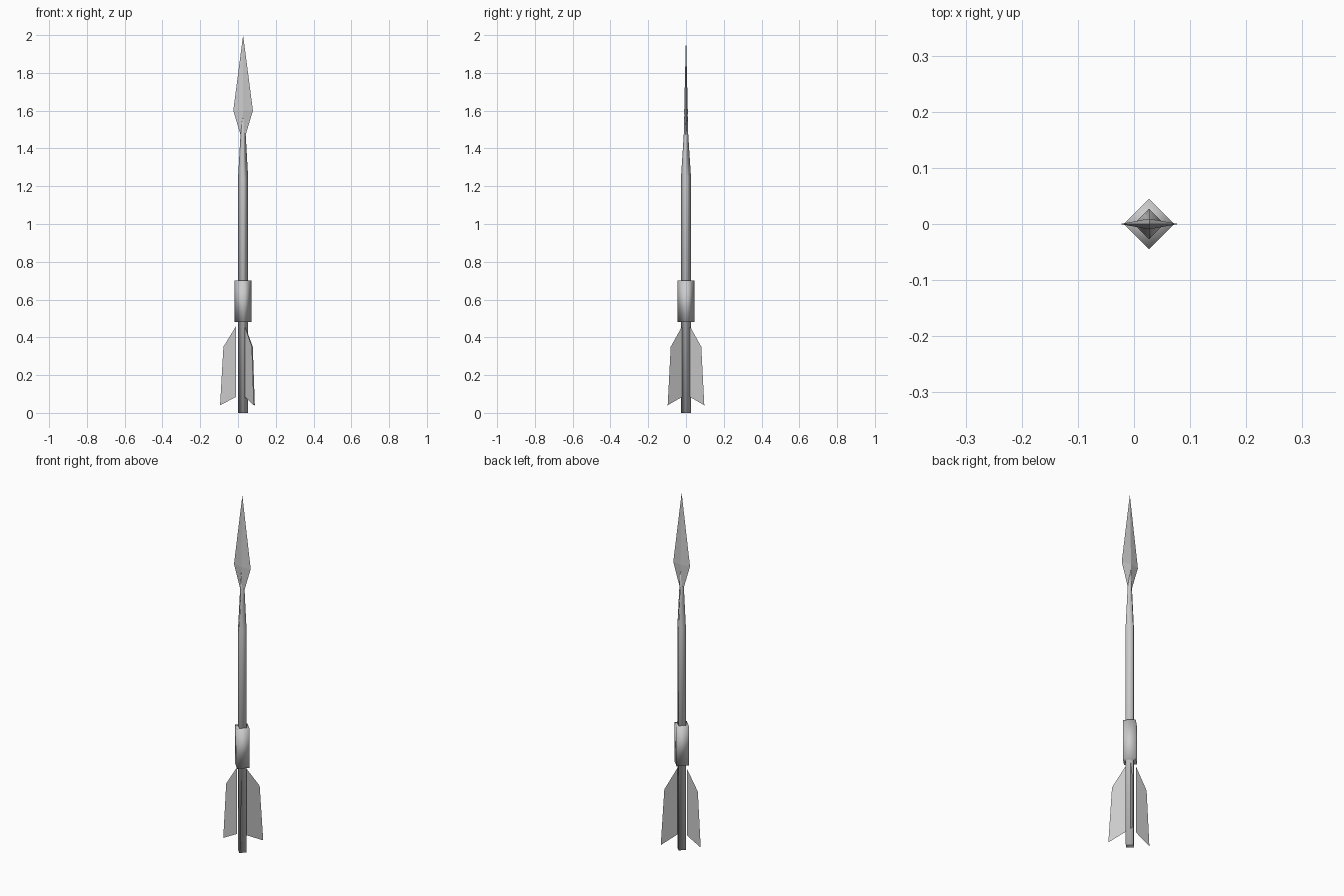
import bpy, bmesh
from mathutils import Vector

if "Cube" in bpy.data.objects:
    bpy.data.objects.remove(bpy.data.objects["Cube"])

AXIS_X = 0.027  # shaft axis; the vanes make the outline lopsided


def finish(bm, name, smooth):
    bmesh.ops.recalc_face_normals(bm, faces=bm.faces)
    for f in bm.faces:
        f.smooth = smooth
    me = bpy.data.meshes.new(name)
    bm.to_mesh(me)
    bm.free()
    ob = bpy.data.objects.new(name, me)
    bpy.context.collection.objects.link(ob)
    return ob


def diamond_loft(name, rings, smooth):
    """Loft four-sided sections given as (z, half width, half depth)."""
    bm = bmesh.new()
    loops = []
    for z, w, d in rings:
        if w == 0:
            tip = bm.verts.new((AXIS_X, 0, z))
            loops.append([tip] * 4)
        else:
            loops.append([bm.verts.new((AXIS_X + x * w, y * d, z))
                          for x, y in ((1, 0), (0, 1), (-1, 0), (0, -1))])
    for a, b in zip(loops, loops[1:]):
        for i in range(4):
            j = (i + 1) % 4
            quad = [a[i], a[j], b[j], b[i]]
            bm.faces.new(list(dict.fromkeys(quad)))
    for loop in (loops[0], loops[-1]):
        if loop[0] is not loop[1]:
            bm.faces.new(loop)
    return finish(bm, name, smooth)


# Shaft with tapered neck that runs into the blade
diamond_loft("shaft", [(0, .027, .027), (1.24, .027, .027),
                       (1.47, .014, .012), (1.58, .009, .009)], True)

# Collar weight
diamond_loft("collar", [(.48, .045, .045), (.70, .045, .045)], True)

# Leaf-shaped blade
diamond_loft("blade", [(1.47, .013, .008), (1.60, .052, .0095), (2.0, 0, 0)], False)


# Three thin tail vanes, profile as (fraction outward, z)
VANE = [(0, .085), (1, .04), (.79, .35), (0, .46)]


def vane(name, inner, outer):
    bm = bmesh.new()
    a, b = Vector(inner), Vector(outer)
    bm.faces.new([bm.verts.new((*a.lerp(b, t), z)) for t, z in VANE])
    finish(bm, name, False)


vane("left_vane", (-.010, .005), (-.095, .005))
vane("back_vane", (.038, .020), (.089, .097))
vane("front_vane", (.036, -.020), (.084, -.097))
